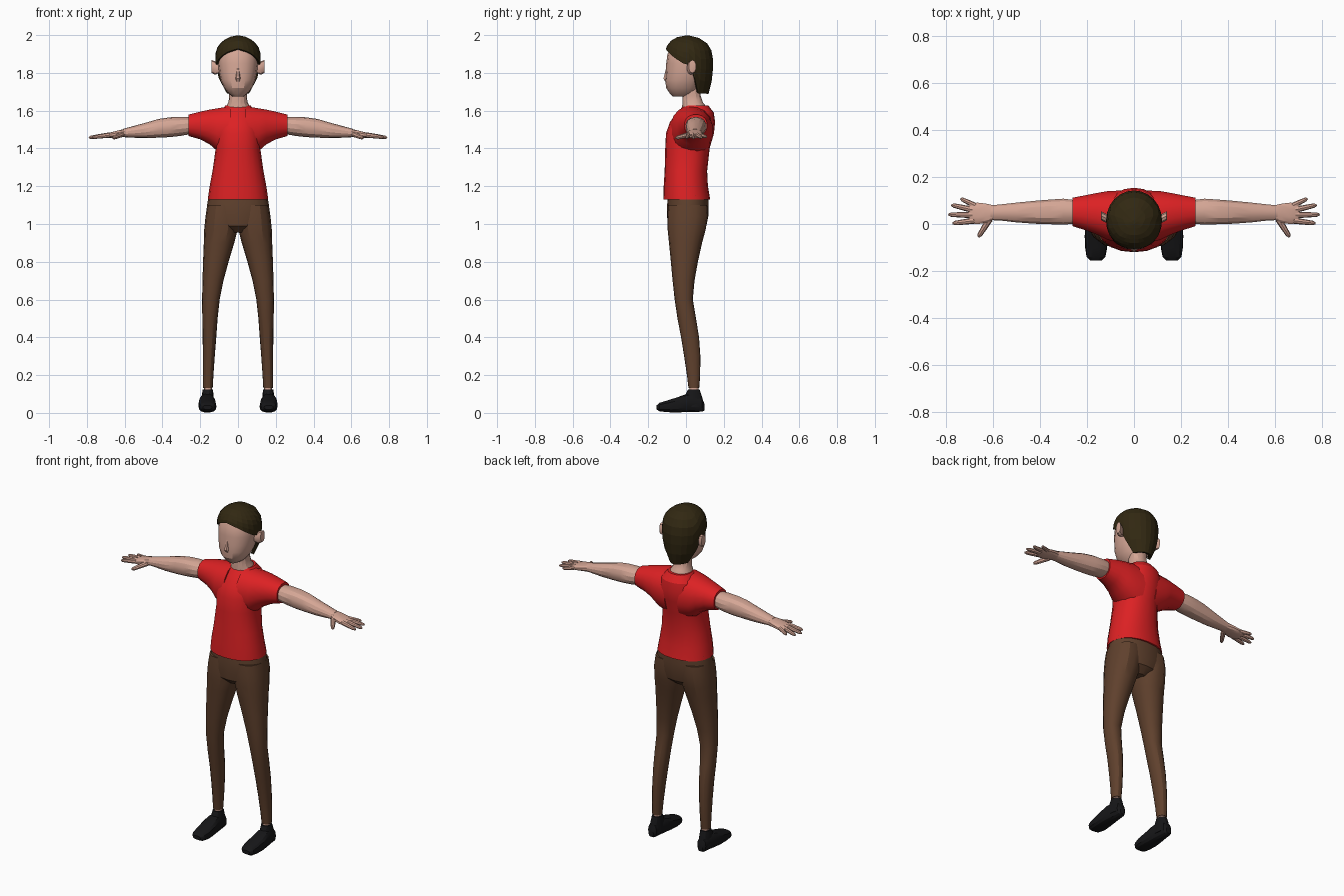
import bpy, bmesh, math
from mathutils import Vector


def material(name, rgb):
    m = bpy.data.materials.new(name)
    m.diffuse_color = (*rgb, 1)
    return m


SKIN = material("skin", (0.66, 0.38, 0.30))
RED = material("red cloth", (0.72, 0.015, 0.017))
BROWN = material("brown cloth", (0.115, 0.052, 0.026))
HAIR = material("dark hair", (0.031, 0.021, 0.006))
BLACK = material("black shoe", (0.008, 0.008, 0.009))


def skin_rings(bm, rings, cap=True):
    """Bridge a list of equal-sized point rings with quads."""
    vs = [[bm.verts.new(p) for p in r] for r in rings]
    n = len(vs[0])
    for a, b in zip(vs, vs[1:]):
        for i in range(n):
            j = (i + 1) % n
            bm.faces.new((a[i], a[j], b[j], b[i]))
    if cap:
        bm.faces.new(vs[0])
        bm.faces.new(vs[-1][::-1])


def finish(name, bm, mat, mirror=False, smooth=False):
    bmesh.ops.recalc_face_normals(bm, faces=bm.faces)
    me = bpy.data.meshes.new(name)
    bm.to_mesh(me)
    bm.free()
    me.materials.append(mat)
    ob = bpy.data.objects.new(name, me)
    bpy.context.collection.objects.link(ob)
    if mirror:
        ob.modifiers.new("mirror", 'MIRROR').use_mirror_merge = False
    if smooth:
        bpy.context.view_layer.objects.active = ob
        ob.select_set(True)
        bpy.ops.object.shade_smooth_by_angle(angle=math.radians(25))
        ob.select_set(False)
    return ob


def spow(v, e):
    return math.copysign(abs(v) ** e, v)


def oval(axis, row, n, power):
    """Rounded ring at row[0] on the axis, filling the bounds a0..a1, b0..b1."""
    p, a0, a1, b0, b1 = row
    pts = []
    for i in range(n):
        t = math.tau * (i + 0.5 * (axis == 'X')) / n
        a = (a0 + a1) / 2 + (a1 - a0) / 2 * spow(math.cos(t), 2 / power)
        b = (b0 + b1) / 2 + (b1 - b0) / 2 * spow(math.sin(t), 2 / power)
        pts.append({'X': (p, a, b), 'Y': (a, p, b), 'Z': (a, b, p)}[axis])
    return pts


def loft(name, axis, rows, mat, n=16, power=2.2, mirror=False, smooth=True):
    bm = bmesh.new()
    skin_rings(bm, [oval(axis, r, n, power) for r in rows])
    return finish(name, bm, mat, mirror, smooth)


def centred(rows):
    return [(z, -w, w, y0, y1) for z, w, y0, y1 in rows]


# Shirt body and sleeves
loft("shirt_body", 'Z', centred([
    (1.13, .16, -.12, .128), (1.2, .15, -.118, .116), (1.28, .135, -.113, .112),
    (1.4, .118, -.11, .125), (1.48, .125, -.106, .148), (1.54, .12, -.085, .154),
    (1.59, .1, -.045, .147), (1.628, .066, -.012, .118)]), RED, n=20)
loft("shirt_sleeves", 'X', [
    (.04, -.085, .145, 1.36, 1.626), (.11, -.07, .142, 1.385, 1.614),
    (.15, -.05, .135, 1.42, 1.607), (.2, -.03, .125, 1.447, 1.596),
    (.262, -.01, .113, 1.465, 1.58)], RED, mirror=True)

# Trousers: hips and two legs
loft("trouser_hips", 'Z', centred([
    (1.15, .155, -.095, .118), (1.1, .164, -.1, .12), (1.04, .168, -.1, .118),
    (.99, .13, -.096, .108), (.955, .04, -.06, .07)]), BROWN, n=20)
loft("trouser_legs", 'Z', [
    (1.1, .0, .163, -.094, .112), (1.04, .0, .172, -.099, .116),
    (.97, .002, .179, -.097, .104), (.9, .02, .181, -.09, .085),
    (.8, .05, .185, -.08, .063), (.7, .077, .188, -.071, .045),
    (.6, .097, .19, -.06, .036), (.5, .108, .189, -.045, .053),
    (.4, .115, .187, -.026, .069), (.3, .123, .186, -.01, .076),
    (.2, .13, .186, .005, .075), (.132, .134, .186, .013, .07)],
    BROWN, mirror=True)

# Ankles and shoes
loft("ankles", 'Z', [(.1, .138, .18, .018, .066), (.15, .138, .18, .018, .066)],
     SKIN, n=12, mirror=True)
loft("shoe_feet", 'Y', [
    (-.156, .138, .186, .018, .04), (-.14, .122, .202, .008, .054),
    (-.1, .114, .208, .003, .066), (-.05, .116, .21, .002, .082),
    (0, .122, .205, .003, .1), (.05, .13, .195, .004, .1),
    (.085, .135, .19, .006, .08), (.097, .147, .178, .012, .05)],
    BLACK, n=14, power=2.7, mirror=True)
loft("shoe_collars", 'Z', [
    (.03, .126, .198, -.03, .095), (.08, .129, .193, -.012, .088),
    (.123, .132, .187, .01, .073)], BLACK, n=14, mirror=True)

# Arms, from inside the sleeve to the wrist
loft("arms", 'X', [
    (.23, .002, .1, 1.48, 1.565), (.3, -.004, .109, 1.467, 1.567),
    (.36, -.002, .105, 1.46, 1.565), (.42, 0, .1, 1.457, 1.556),
    (.5, .006, .092, 1.455, 1.533), (.56, .013, .085, 1.457, 1.517),
    (.61, .016, .08, 1.46, 1.503)], SKIN, n=14, mirror=True)

# Hands: palm, four fingers and a thumb
loft("palms", 'X', [
    (.595, .018, .08, 1.46, 1.505), (.63, .004, .088, 1.459, 1.497),
    (.665, -.002, .092, 1.456, 1.488), (.695, .003, .09, 1.454, 1.48),
    (.705, .012, .085, 1.456, 1.476)], SKIN, n=12, power=2.5, mirror=True)
bm = bmesh.new()
FINGERS = [((.675, .078, 1.471), (.738, .108, 1.461), .010),
           ((.685, .06, 1.471), (.777, .081, 1.458), .011),
           ((.685, .038, 1.471), (.79, .04, 1.457), .011),
           ((.68, .014, 1.471), (.772, .003, 1.458), .011),
           ((.615, .02, 1.474), (.662, -.055, 1.455), .012)]
for base, tip, r in FINGERS:
    a, b = Vector(base), Vector(tip)
    d = b - a
    side = d.cross(Vector((0, 0, 1))).normalized()
    up = side.cross(d).normalized()
    rings = []
    for t, k in ((0, 1.2), (.5, 1.05), (.88, .85), (1, .4)):
        rings.append([a + d * t + (side * math.cos(q) + up * math.sin(q)) * r * k
                      for q in (math.tau * i / 8 for i in range(8))])
    skin_rings(bm, rings)
finish("fingers", bm, SKIN, mirror=True, smooth=True)

# Neck, head, nose and ears
loft("neck", 'Z', centred([
    (1.58, .08, -.02, .12), (1.622, .063, -.022, .108), (1.645, .05, -.02, .09),
    (1.68, .047, -.02, .078), (1.74, .05, -.02, .075)]), SKIN, n=14)
loft("head", 'Z', centred([
    (1.676, .03, -.07, .03), (1.69, .05, -.085, .05), (1.72, .074, -.105, .07),
    (1.76, .092, -.11, .09), (1.8, .1, -.107, .105), (1.85, .106, -.105, .115),
    (1.9, .104, -.098, .115), (1.95, .08, -.07, .09), (1.975, .045, -.03, .05)]),
    SKIN, n=16)
loft("nose", 'Z', centred([
    (1.755, .012, -.112, -.09), (1.77, .014, -.121, -.09),
    (1.83, .006, -.105, -.09)]), SKIN, n=6)
loft("ears", 'X', [
    (.095, .005, .035, 1.8, 1.845), (.122, .006, .046, 1.79, 1.862),
    (.139, .014, .054, 1.8, 1.868), (.141, .024, .05, 1.815, 1.858)],
    SKIN, n=10, mirror=True)

# Hair: shell whose lower edge rises over the face and drops behind the ears
SHAPE = [(1.68, .06, -.1, .116), (1.72, .088, -.11, .13), (1.78, .108, -.11, .14),
         (1.84, .118, -.112, .144), (1.9, .12, -.112, .142), (1.94, .108, -.103, .126),
         (1.97, .082, -.08, .1), (1.99, .045, -.045, .058), (1.998, .008, 0, .016)]
EDGE = [(0, 1.928), (25, 1.915), (50, 1.885), (80, 1.845), (98, 1.838),
        (108, 1.74), (118, 1.692), (180, 1.688)]


def lookup(table, x):
    """Piecewise-linear value(s) at x."""
    for p, q in zip(table, table[1:]):
        if x <= q[0]:
            f = (x - p[0]) / (q[0] - p[0])
            return [u + (v - u) * f for u, v in zip(p[1:], q[1:])]
    return list(table[-1][1:])


bm = bmesh.new()
rings = []
for k in range(8):
    ring = []
    for i in range(24):
        ang = 15 * i                      # 0 = front
        low = lookup(EDGE, min(ang, 360 - ang))[0]
        s = k / 7
        z = low + (1.998 - low) * (1 - (1 - s) ** 1.6)
        w, y0, y1 = lookup(SHAPE, z)
        t = math.radians(ang)
        ring.append((w * math.sin(t), (y0 + y1) / 2 - (y1 - y0) / 2 * math.cos(t), z))
    rings.append(ring)
skin_rings(bm, rings, cap=False)
bm.verts.ensure_lookup_table()
bm.faces.new(bm.verts[-24:])
hair = finish("hair", bm, HAIR)
shell = hair.modifiers.new("thickness", 'SOLIDIFY')
shell.thickness = 0.018
shell.offset = -1
